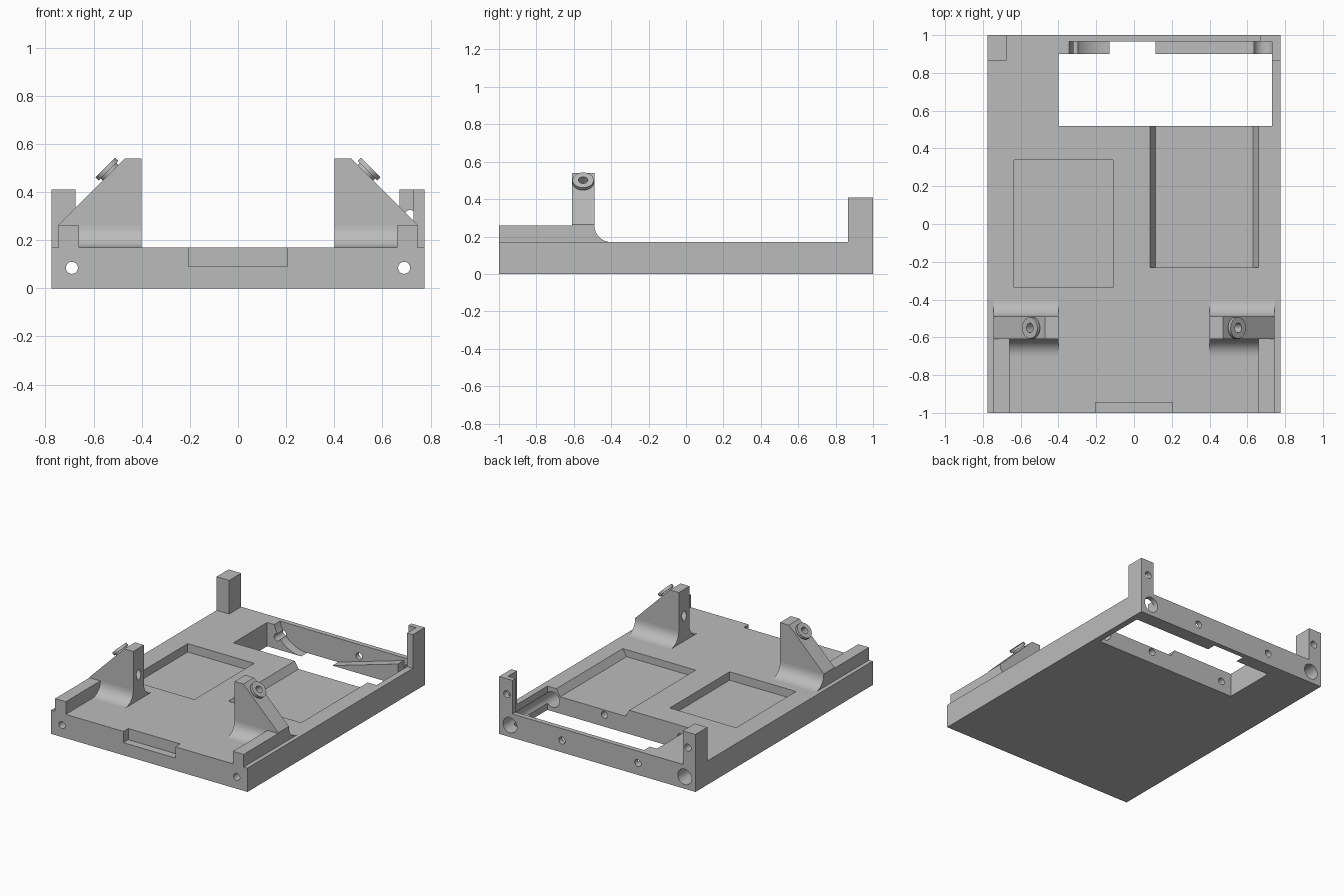
import bpy, bmesh, math
from mathutils import Vector

cube = bpy.data.objects.get("Cube")
if cube:
    bpy.data.objects.remove(cube, do_unlink=True)

grey = bpy.data.materials.new("plain grey")
grey.use_nodes = True
grey.diffuse_color = (0.5, 0.5, 0.5, 1)
grey.node_tree.nodes["Principled BSDF"].inputs["Base Color"].default_value = (0.5, 0.5, 0.5, 1)


def add_object(name, bm):
    bmesh.ops.recalc_face_normals(bm, faces=bm.faces[:])
    mesh = bpy.data.meshes.new(name)
    bm.to_mesh(mesh)
    bm.free()
    mesh.materials.append(grey)
    obj = bpy.data.objects.new(name, mesh)
    bpy.context.collection.objects.link(obj)
    return obj


def prism(name, points, axis, start, end):
    """Extrude a 2D profile along one axis."""
    place = {"x": lambda u, v, t: (t, u, v),
             "y": lambda u, v, t: (u, t, v),
             "z": lambda u, v, t: (u, v, t)}[axis]
    bm = bmesh.new()
    face = bm.faces.new([bm.verts.new(place(u, v, start)) for u, v in points])
    new = bmesh.ops.extrude_face_region(bm, geom=[face])["geom"]
    shift = Vector(place(0, 0, end - start))
    bmesh.ops.translate(bm, vec=shift, verts=[g for g in new if isinstance(g, bmesh.types.BMVert)])
    return add_object(name, bm)


def box(name, x0, x1, y0, y1, z0, z1):
    return prism(name, [(x0, y0), (x1, y0), (x1, y1), (x0, y1)], "z", z0, z1)


def rod(name, start, end, radius):
    """Cylinder between two points."""
    start, end = Vector(start), Vector(end)
    line = end - start
    bm = bmesh.new()
    bmesh.ops.create_cone(bm, cap_ends=True, segments=32, radius1=radius, radius2=radius, depth=line.length)
    bm.transform(line.to_track_quat("Z", "Y").to_matrix().to_4x4())
    bmesh.ops.translate(bm, vec=(start + end) / 2, verts=bm.verts)
    return add_object(name, bm)


def combine(obj, others, operation):
    """Apply boolean helpers to a part, then discard them."""
    for other in others:
        other.hide_render = True
        mod = obj.modifiers.new("combine", "BOOLEAN")
        mod.operation, mod.solver, mod.object = operation, "EXACT", other
    graph = bpy.context.evaluated_depsgraph_get()
    mesh = bpy.data.meshes.new_from_object(obj.evaluated_get(graph))
    obj.modifiers.clear()
    obj.data = mesh
    for other in others:
        bpy.data.objects.remove(other, do_unlink=True)


def arc(cx, cy, r, a0, a1, steps=10):
    angles = [math.radians(a0 + (a1 - a0) * i / steps) for i in range(steps + 1)]
    return [(cx + r * math.cos(a), cy + r * math.sin(a)) for a in angles]


W, TOP, MID = 0.775, 0.17, 0.085
HOLE, BORE = 0.025, 0.055

# Base plate with rear corner posts
base = box("base_plate", -W, W, -1, 1, 0, TOP)
combine(base, [
    box("right_post", -W, -0.675, 0.865, 1, 0.05, 0.41),
    box("left_post_side", 0.73, W, 0.865, 1, 0.05, 0.41),
    box("left_post_back", 0.67, W, 0.965, 1, 0.05, 0.41),
], "UNION")

# Rear window, pockets and front notch
channel = [(-0.35, 0.25)] + arc(-0.13, 0.22, 0.22, 193, 270) + [
    (-0.13, -0.1), (0.115, -0.1), (0.115, 0), (0.635, 0.15), (0.635, 0.25)]
cuts = [
    box("window", -0.4, 0.73, 0.52, 0.9, -0.1, 0.3),
    prism("ramp_channel", channel, "y", 0.89, 0.965),
    box("bore_slot", 0.634, 0.73, 0.89, 0.965, MID, 0.3),
    box("right_pocket", -0.635, -0.11, -0.335, 0.34, 0.11, 0.3),
    prism("left_pocket", [(0.115, 0.12), (0.63, 0.12), (0.66, TOP), (0.66, 0.3),
                          (0.085, 0.3), (0.085, TOP)], "y", -0.23, 0.6),
    box("front_notch", -0.205, 0.205, -1.1, -0.945, 0.09, 0.3),
]
# Long corner bores, post holes and paired window holes
for s in (-1, 1):
    cuts.append(rod("bore", (s * 0.69, -0.9, MID), (s * 0.69, 1.1, MID), BORE))
    cuts.append(rod("front_hole", (s * 0.69, -1.1, MID), (s * 0.69, -0.85, MID), HOLE))
    cuts.append(rod("post_hole", (s * 0.715, 0.9, 0.3), (s * 0.715, 1.1, 0.3), HOLE))
for x in (-0.32, 0.28):
    cuts.append(rod("wall_hole", (x, 0.35, MID), (x, 1.1, MID), HOLE))
combine(base, cuts, "DIFFERENCE")
parts = [base]

# Front rails, slanted brackets, fillets and screw bosses
for s, side in ((-1, "right"), (1, "left")):
    rail = box(side + "_rail", *sorted((s * 0.66, s * 0.745)), -1, -0.49, TOP, 0.26)
    outline = [(0.4, TOP), (0.745, TOP), (0.745, 0.265), (0.47, 0.54), (0.4, 0.54)]
    bracket = prism(side + "_bracket", [(s * x, z) for x, z in outline], "y", -0.61, -0.49)
    back = prism(side + "_back_fillet", [(-0.49, TOP)] + arc(-0.4, 0.26, 0.09, 180, 270),
                 "x", s * 0.4, s * 0.745)
    front = prism(side + "_front_fillet", [(-0.61, TOP)] + arc(-0.7, 0.26, 0.09, 0, -90),
                  "x", s * 0.4, s * 0.66)

    def along(t):
        """Point on the slanted screw axis, measured from the bracket face."""
        return (s * (0.53 + t), -0.55, 0.48 + t)

    boss = rod(side + "_boss", along(-0.01), along(0.01), 0.045)
    flange = rod(side + "_boss_flange", along(0.008), along(0.022), 0.057)
    for part in (bracket, boss, flange):
        combine(part, [rod("screw_hole", along(-0.25), along(0.1), HOLE)], "DIFFERENCE")
    parts += [rail, bracket, back, front, boss, flange]

# Smooth the round surfaces and keep sharp edges
bpy.ops.object.select_all(action="DESELECT")
for part in parts:
    part.select_set(True)
bpy.context.view_layer.objects.active = base
bpy.ops.object.shade_smooth_by_angle(angle=math.radians(30))
